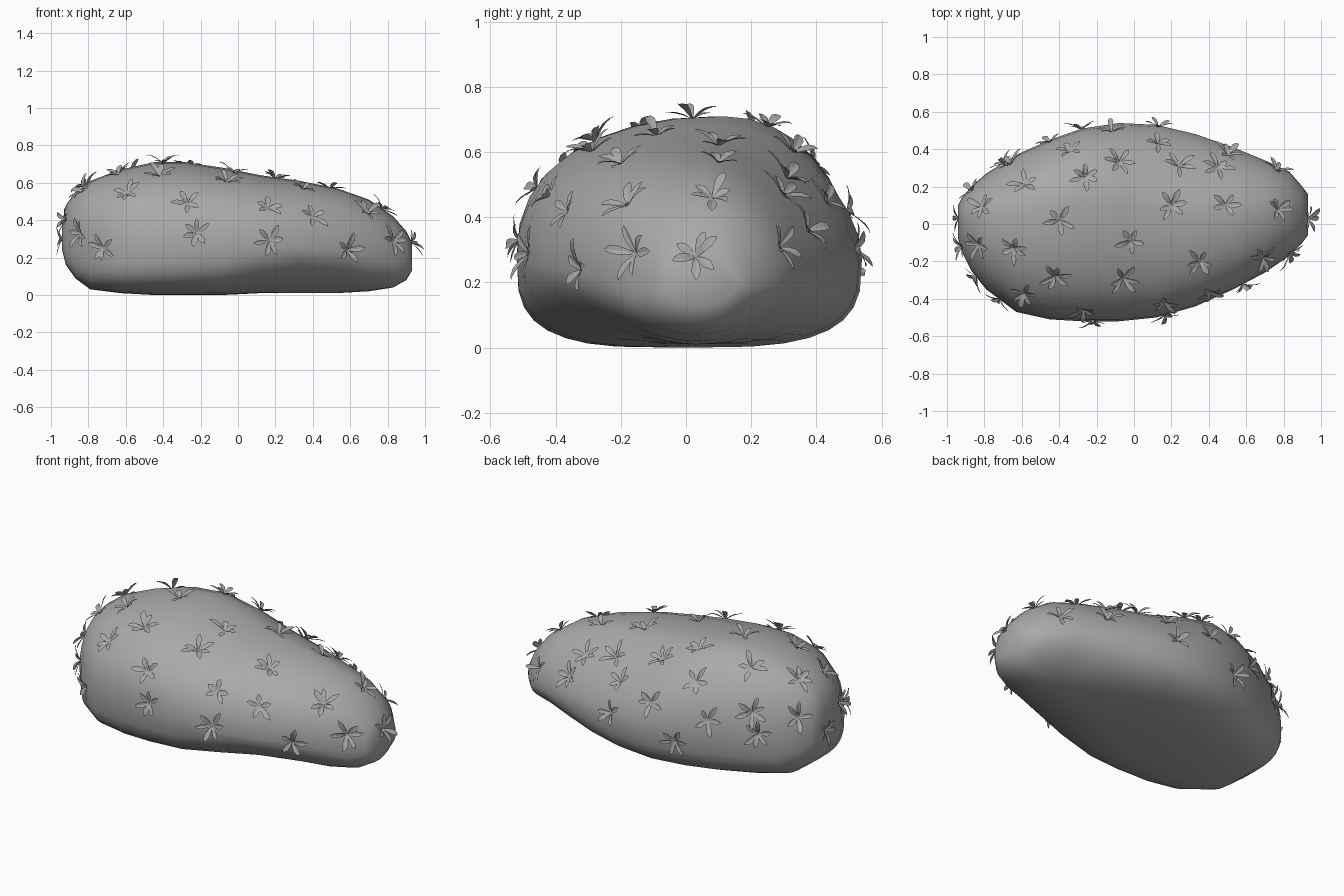
import bpy, bmesh, math, random
from mathutils import Vector
from mathutils.bvhtree import BVHTree

random.seed(4)
cube = bpy.data.objects.get("Cube")
if cube:
    bpy.data.objects.remove(cube, do_unlink=True)


def make_material(name, rgb):
    mat = bpy.data.materials.new(name)
    mat.use_nodes = True
    color = (*rgb, 1.0)
    mat.diffuse_color = color
    mat.node_tree.nodes["Principled BSDF"].inputs["Base Color"].default_value = color
    return mat


stone_grey = make_material("stone grey", (0.4, 0.4, 0.4))


def finish(bm, name, material):
    mesh = bpy.data.meshes.new(name)
    bm.to_mesh(mesh)
    bm.free()
    mesh.materials.append(material)
    obj = bpy.data.objects.new(name, mesh)
    bpy.context.collection.objects.link(obj)
    return obj


def signed_power(value, exponent):
    return math.copysign(abs(value) ** exponent, value)


def blend(x, start, end, before, after):
    t = min(max((x - start) / (end - start), 0), 1)
    return before + (after - before) * t * t * (3 - 2 * t)


# Boulder: cross-sections along x as (x, y min, y max, z top, z bottom), in hundredths
STATIONS = [
    (-94, -8, 10, 38, 24), (-92, -15, 14, 48, 16), (-87, -25, 20, 55, 9),
    (-79, -35, 27, 61, 3), (-63, -47, 37, 67, 1), (-45, -51, 45, 71, 0),
    (-28, -52, 51, 71, 0), (-8, -52, 54, 68, 0), (12, -50, 53, 64, 1),
    (33, -44, 48, 61, 1), (53, -35, 41, 57, 1), (70, -26, 34, 51, 2),
    (83, -17, 28, 42, 4), (90, -10, 20, 34, 8), (93, -6, 16, 28, 13),
]
SEGMENTS = 32


def fullness(x, upper, back):
    # Boxiness of each quarter of the section: 2 is round, more is boxier
    if upper and back:
        return blend(x, -0.4, 0.2, 2.1, 1.65) + blend(x, 0.5, 0.85, 0, 0.35)
    if upper:
        return blend(x, -0.2, 0.3, 2.2, 2.3)
    if back:
        return blend(x, 0, 0.8, 3.2, 1.6)
    return blend(x, -0.3, 0.4, 3.4, 1.75) + blend(x, 0.55, 0.9, 0, 0.7)


def boulder_ring(station):
    x, y_min, y_max, top, bottom = (v / 100 for v in station)
    y_mid, half = (y_min + y_max) / 2, (y_max - y_min) / 2
    z_mid = bottom + 0.4 * (top - bottom)
    lean = blend(x, -0.4, 0.3, 0.25, 0.06)
    ring = []
    for i in range(SEGMENTS):
        a = math.tau * i / SEGMENTS
        c, s = math.cos(a), math.sin(a)
        power = 2 / fullness(x, s >= 0, c >= 0)
        y = y_mid + half * signed_power(c, power)
        height = (top - z_mid) if s >= 0 else (z_mid - bottom)
        z = z_mid + height * signed_power(s, power)
        # The crest leans to the back
        y += lean * half * max(s, 0) * (1 - abs(c))
        ring.append((x, y, z))
    return ring


bm = bmesh.new()
rings = [[bm.verts.new(p) for p in boulder_ring(st)] for st in STATIONS]
for near, far in zip(rings, rings[1:]):
    for i in range(SEGMENTS):
        j = (i + 1) % SEGMENTS
        bm.faces.new((near[i], near[j], far[j], far[i]))
bm.faces.new(rings[0])
bm.faces.new(rings[-1])
bmesh.ops.recalc_face_normals(bm, faces=bm.faces)
for face in bm.faces:
    face.smooth = True
surface = BVHTree.FromBMesh(bm)
boulder = finish(bm, "boulder", stone_grey)


# Leaf rosettes: each leaf is a pointed, creased blade that arches outward
def add_leaf(bm, base, out, normal, length, width, lift):
    side = normal.cross(out)
    rows = []
    for t, w in ((0, 0.15), (0.35, 0.8), (0.62, 1), (0.85, 0.6)):
        rise = lift * (1.6 * t - 0.7 * t * t)
        center = base + out * (length * t) + normal * (length * rise)
        edge = side * (width * w / 2)
        fold = normal * (width * w * 0.12)
        rows.append([bm.verts.new(p) for p in
                     (center - edge + fold, center, center + edge + fold)])
    for a, b in zip(rows, rows[1:]):
        for k in range(2):
            bm.faces.new((a[k], a[k + 1], b[k + 1], b[k]))
    tip = bm.verts.new(base + out * length + normal * (length * 0.85 * lift))
    for k in range(2):
        bm.faces.new((rows[-1][k], rows[-1][k + 1], tip))


def add_rosette(bm, point, normal):
    u = normal.orthogonal().normalized()
    v = normal.cross(u)
    start = random.uniform(0, math.tau)
    count = random.choice((5, 6, 6))
    for i in range(count):
        a = start + math.tau * i / count + random.uniform(-0.3, 0.3)
        out = u * math.cos(a) + v * math.sin(a)
        add_leaf(bm, point - normal * 0.004, out, normal,
                 random.uniform(0.065, 0.1), random.uniform(0.025, 0.034),
                 random.uniform(0.2, 0.6))


# Rosette places in hundredths, dropped onto the boulder along an axis
TOP = [(-34, 39), (-8, 33), (-26, 25), (-58, 21), (-40, 2), (-2, -9), (-42, -28),
       (-6, -29), (-64, -13), (-59, -37), (-83, -11), (-81, 9), (24, 31), (20, 10),
       (49, 10), (45, 30), (13, 43), (35, -20), (77, 8), (69, -18), (-66, 32),
       (16, -42)]
FRONT = [(-27, 49), (-22, 33), (-72, 25), (17, 29), (40, 42), (58, 24), (83, 29)]
BACK = [(-70, 32), (-45, 38), (-12, 42), (13, 30), (-28, 24), (50, 36), (76, 31)]
LEFT_END = [(18, 41), (3, 30), (-12, 40), (-28, 33)]
RIGHT_END = [(3, 28)]

PLACES = [
    (TOP, Vector((0, 0, -1)), lambda a, b: Vector((a, b, 2))),
    (FRONT, Vector((0, 1, 0)), lambda a, b: Vector((a, -2, b))),
    (BACK, Vector((0, -1, 0)), lambda a, b: Vector((a, 2, b))),
    (LEFT_END, Vector((1, 0, 0)), lambda a, b: Vector((-2, a, b))),
    (RIGHT_END, Vector((-1, 0, 0)), lambda a, b: Vector((2, a, b))),
]
bm = bmesh.new()
for spots, direction, origin in PLACES:
    for a, b in spots:
        point, normal, _, _ = surface.ray_cast(origin(a / 100, b / 100), direction)
        if point:
            add_rosette(bm, point, normal)
leaf_rosettes = finish(bm, "leaf_rosettes", stone_grey)
